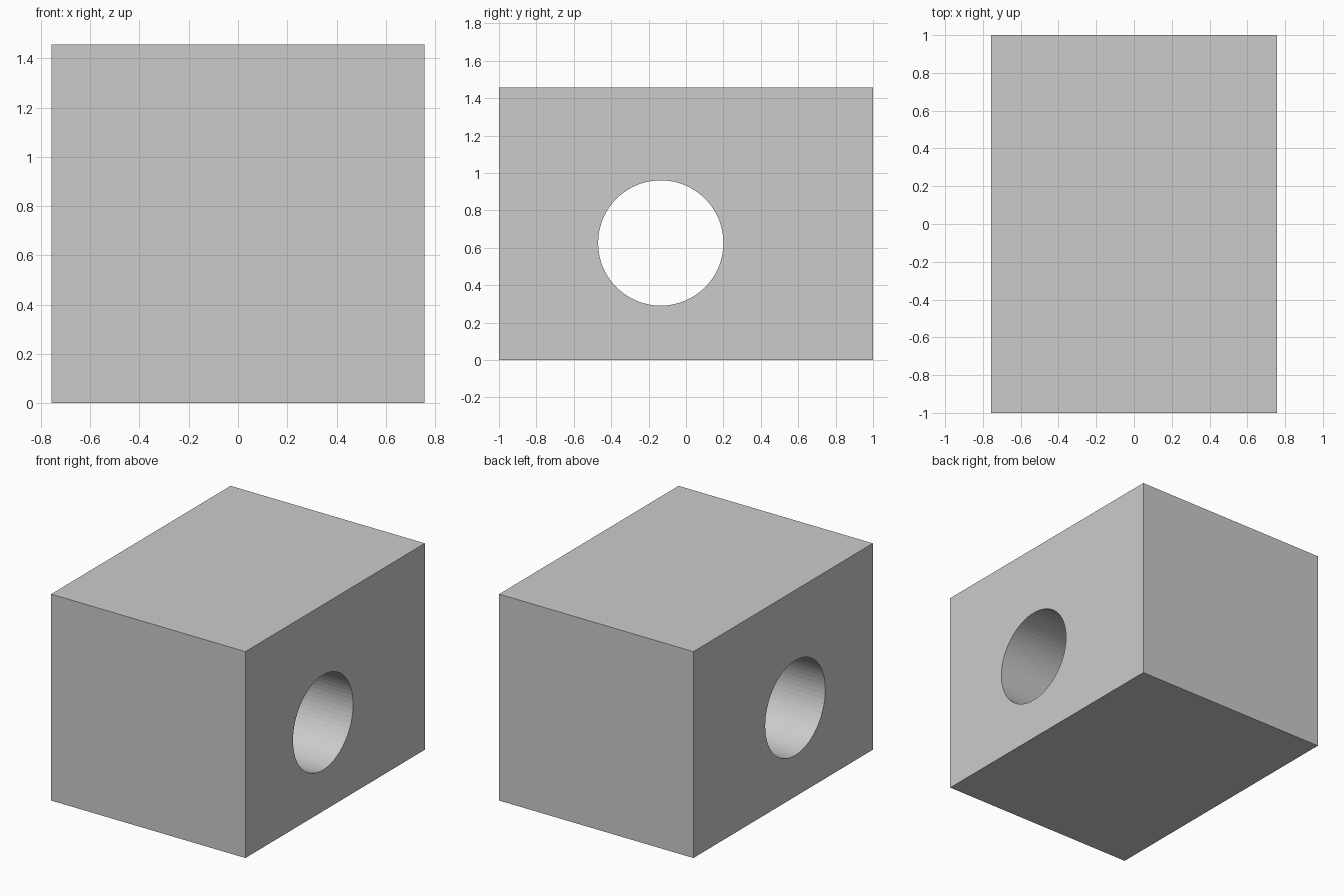
import bpy
from math import pi

if "Cube" in bpy.data.objects:
    bpy.data.objects.remove(bpy.data.objects["Cube"])

WIDTH, DEPTH, HEIGHT = 1.516, 2.0, 1.456
HOLE_Y, HOLE_Z, HOLE_RADIUS = -0.135, 0.626, 0.335

# Solid block standing on the ground
bpy.ops.mesh.primitive_cube_add(size=1, location=(0, 0, HEIGHT / 2))
block = bpy.context.object
block.name = "block"
block.scale = (WIDTH, DEPTH, HEIGHT)
bpy.ops.object.transform_apply(location=False, rotation=False, scale=True)

# Cylinder cutter running through the block along x
bpy.ops.mesh.primitive_cylinder_add(
    vertices=64, radius=HOLE_RADIUS, depth=WIDTH + 0.4,
    location=(0, HOLE_Y, HOLE_Z), rotation=(0, pi / 2, 0))
cutter = bpy.context.object
cutter.name = "hole_cutter"
cutter.hide_render = True
cutter.display_type = 'WIRE'

# Round through hole
hole = block.modifiers.new("through_hole", 'BOOLEAN')
hole.operation = 'DIFFERENCE'
hole.solver = 'EXACT'
hole.object = cutter
